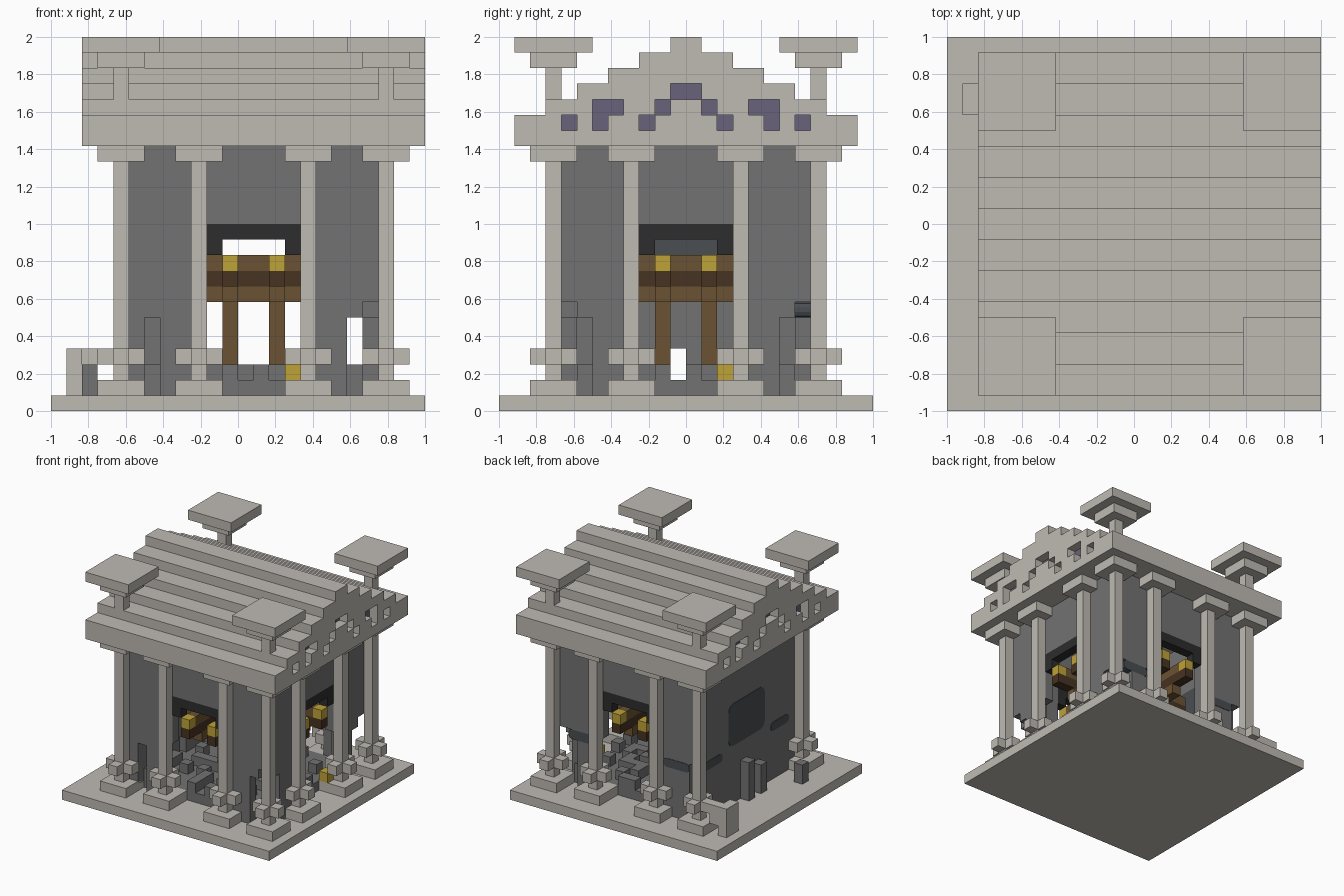
import bpy, bmesh, random
from mathutils import Vector

if "Cube" in bpy.data.objects:
    bpy.data.objects.remove(bpy.data.objects["Cube"])

U = 1 / 12      # one block
CX = 1          # the hall's centre in x, in blocks


def material(name, r, g, b):
    m = bpy.data.materials.new(name)
    m.use_nodes = True
    m.diffuse_color = (r, g, b, 1)
    m.node_tree.nodes["Principled BSDF"].inputs["Base Color"].default_value = (r, g, b, 1)
    return m


stone = material("pale_stone", .52, .49, .45)
grey = material("dark_grey", .17, .17, .17)
slate = material("slate_blue", .068, .077, .085)
black = material("soot_black", .026, .026, .026)
wood = material("brown_wood", .147, .084, .033)
dark_wood = material("dark_brown_wood", .063, .033, .016)
gold = material("gold", .52, .36, .04)
purple = material("muted_purple", .141, .122, .195)


def build(name, mat, boxes, chamfer=0):
    """One object from boxes (x0, x1, y0, y1, z0, z1) in blocks."""
    bm = bmesh.new()
    for x0, x1, y0, y1, z0, z1 in boxes:
        vs = bmesh.ops.create_cube(bm, size=1)["verts"]
        for v in vs:
            v.co = Vector((x0 + (x1 - x0) * (v.co.x + .5),
                           y0 + (y1 - y0) * (v.co.y + .5),
                           z0 + (z1 - z0) * (v.co.z + .5))) * U
    if chamfer:
        # round the corners seen along the thin horizontal axis
        edges = [e for e in bm.edges if e.calc_length() < 1.2 * U
                 and abs(e.verts[0].co.z - e.verts[1].co.z) < 1e-5]
        bmesh.ops.bevel(bm, geom=edges, offset=chamfer * U, segments=2,
                        profile=.5, affect='EDGES')
    me = bpy.data.meshes.new(name)
    bm.to_mesh(me)
    bm.free()
    me.materials.append(mat)
    ob = bpy.data.objects.new(name, me)
    bpy.context.collection.objects.link(ob)
    return ob


def side(k, a0, a1, d0, d1, z0, z1):
    """Box on side k (front, right, back, left): a along it, d outward."""
    if k == 0:
        return (CX + a0, CX + a1, -d1, -d0, z0, z1)
    if k == 1:
        return (CX + d0, CX + d1, a0, a1, z0, z1)
    if k == 2:
        return (CX - a1, CX - a0, d0, d1, z0, z1)
    return (CX - d1, CX - d0, -a1, -a0, z0, z1)


def square(cx, cy, half, z0, z1):
    return (cx - half, cx + half, cy - half, cy + half, z0, z1)


# Base and inner floor
build("base", stone, [(-12, 12, -12, 12, 0, 1)])
build("inner_floor", grey, [(-6, 8, -7, 7, 1, 2)])

# Columns: none in the middle of the left wall
xs, ys = (-7.5, -2.5, 4.5, 9.5), (-8.5, -3.5, 3.5, 8.5)
spots = [(x, y) for x in xs for y in ys
         if y in (ys[0], ys[-1]) or x == xs[-1]]
shafts, plinths, crosses, capitals = [], [], [], []
for x, y in spots:
    shafts.append(square(x, y, .5, 2, 16))
    plinths.append(square(x, y, 1.5, 1, 2))
    capitals.append(square(x, y, 1.5, 16, 17))
    for s in (-1, 1):
        crosses.append(square(x + s, y, .5, 3, 4))
        crosses.append(square(x, y + s, .5, 3, 4))
build("column_shafts", stone, shafts)
build("column_plinths", stone, plinths)
build("column_crosses", stone, crosses)
build("column_capitals", stone, capitals)

# Walls, arches and the low blocks under the walls
walls, arches, blocks, panels = [], [], [], []
for k in range(4):
    walls.append(side(k, -7, 8, 7, 8, 12, 17))
    walls += [side(k, -7, -3, 7, 8, 7, 12), side(k, 3, 8, 7, 8, 7, 12)]
    if k < 3:
        arches.append(side(k, -3, 3, 7, 8, 11, 12))
        arches += [side(k, s * 2.5 - .5, s * 2.5 + .5, 7, 8, 10, 11) for s in (-1, 1)]
    for s in (-1, 1):
        slab = side(k, s * 5.5 - 1.5, s * 5.5 + 1.5, 7, 8, 6, 7)
        leg = side(k, s * 5 - 1, s * 5 + 1, 7, 8, 1, 6)
        if k < 2:
            blocks += [slab, leg]
        elif k == 2 and s < 0:
            panels.append(slab)
            blocks.append(leg)
        else:
            panels.append(side(k, s * 5.5 - 1.5, s * 5.5 + 1.5, 6.95, 8.05, 6.05, 6.95))

# Closed left wall with a low gap, and the filled bay beside it
walls += [side(3, -3, 3, 7, 8, 7, 12), side(3, -7, 8, 7, 8, 4, 7),
          side(3, -7, 0, 7, 8, 1, 4), side(3, 1, 8, 7, 8, 1, 4),
          side(3, 0, 1, 7, 8, 1, 2), side(2, 3, 7, 7, 8, 1, 7)]
build("walls", grey, walls)
build("arches", black, arches)
build("low_wall_blocks", grey, blocks)
build("slate_panels", slate, panels, .35)
build("left_window", slate, [side(3, -3, 3, 6.95, 8.05, 7, 11.4)], .7)

# Crossed wooden frame with gold beam ends
upper, middle, lower, ends = [], [], [], []
for k in range(4):
    reach = 7 if k < 3 else 6
    for s in (-1, 1):
        a0, a1 = s * 1.5 - .5, s * 1.5 + .5
        upper.append(side(k, a0, a1, 0, reach, 9, 10))
        middle.append(side(k, a0, a1, 0, reach + (k < 3), 8, 9))
        lower.append(side(k, a0, a1, 0, 6, 7, 8))
        if k < 3:
            ends.append(side(k, a0, a1, 7, 8, 9, 10))
build("upper_beams", wood, upper)
build("middle_beams", dark_wood, middle)
build("lower_beams", wood, lower)
build("beam_ends", gold, ends)
build("frame_legs", wood, [square(CX + i * 1.5, j * 1.5, .5, 2, 7)
                           for i in (-1, 1) for j in (-1, 1)])
build("fallen_gold", gold, [square(8.5, 2.5, .5, 2, 3), square(3.5, -7.5, .5, 2, 3)])

# Rubble on the floor
random.seed(4)
leg_cells = {(-1, -2), (-1, 1), (2, -2), (2, 1)}
rubble = [square(x + .5, y + .5, .5, 2, 3)
          for x in range(-6, 8) for y in range(-7, 7)
          if y != -1 and (x, y) not in leg_cells and random.random() < .25]
build("rubble", grey, rubble)

# Broken pieces along the left wall
build("left_stone_pieces", stone, [(-11, -10, 7, 9, 1, 4), (-10, -9, 8, 9, 2, 4)])
build("left_grey_pieces", grey, [(-10, -9, -6, -5, 1, 3), (-10, -9, 7, 8, 2, 3),
                                 (-8, -7, 0, 1, 1, 5), (-8, -7, -2, -1, 1, 4)])

# Stepped roof, with pierced gable ends backed in purple
holes = {18: (2, 5, 7), 19: (1, 4, 5), 20: (0,)}
roof, gables, backing = [(-10, 12, -11, 11, 17, 18)], [], []
for z, half in zip(range(18, 24), (11, 9, 7, 5, 3, 1)):
    if z not in holes:
        roof.append((-10, 12, -half, half, z, z + 1))
        continue
    roof.append((-9, 11, -half, half, z, z + 1))
    for x0, px in ((-10, -9.05), (11, 11)):
        for s in (-1, 1):
            start = 0
            for h in holes[z] + (half,):
                if h > start:
                    y0, y1 = sorted((s * start, s * h))
                    gables.append((x0, x0 + 1, y0, y1, z, z + 1))
                start = h + 1
            for h in holes[z]:
                y0, y1 = sorted((s * h, s * (h + 1)))
                backing.append((px, px + .05, y0, y1, z, z + 1))
build("stepped_roof", stone, roof)
build("gable_ends", stone, gables)
build("gable_openings", purple, backing)

# Corner pinnacles
pinnacles = []
for x in (xs[0], xs[-1]):
    for y in (ys[0], ys[-1]):
        pinnacles += [square(x, y, .5, 20, 22), square(x, y, 1.5, 22, 23),
                      square(x, y, 2.5, 23, 24)]
build("corner_pinnacles", stone, pinnacles)
